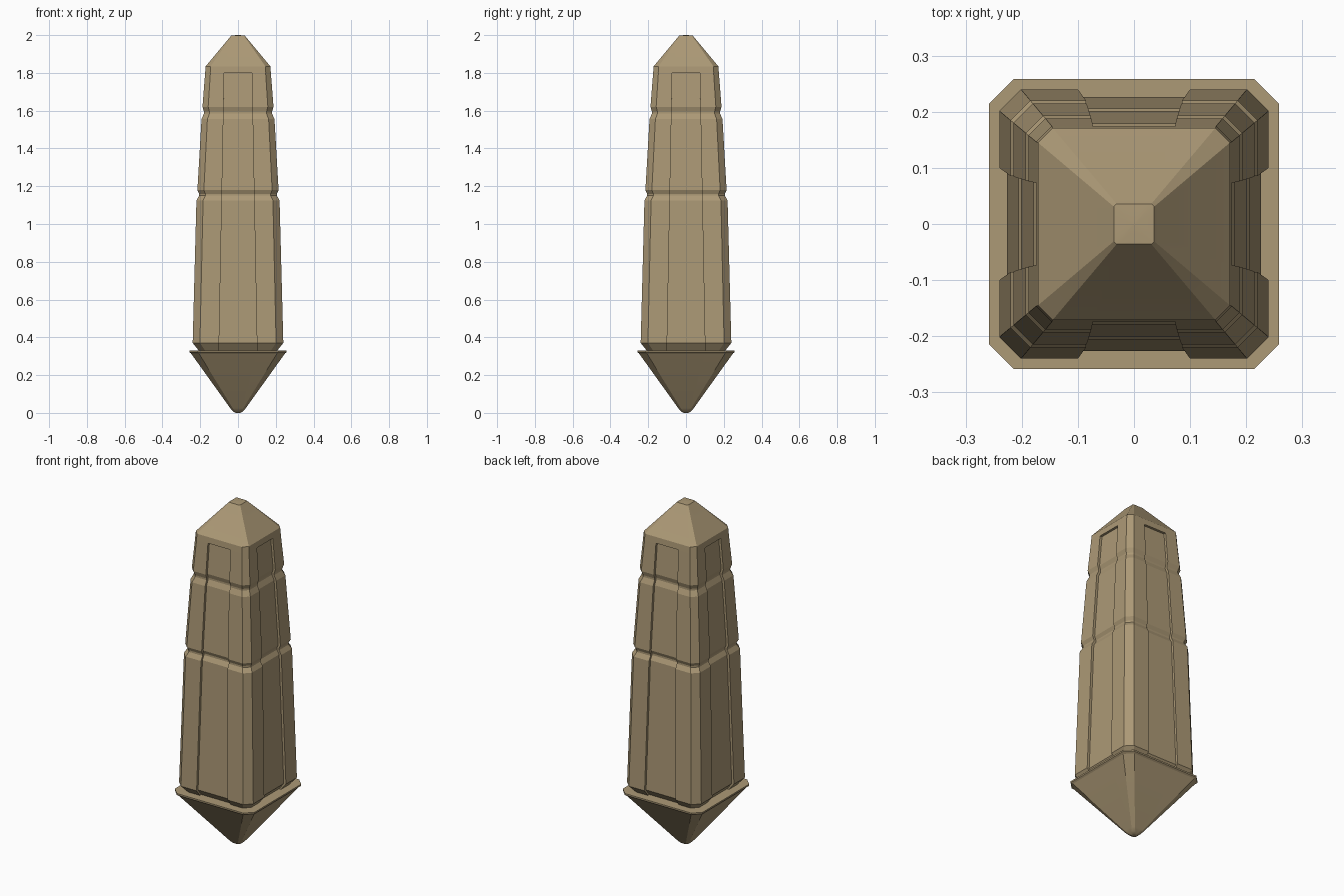
import bpy, bmesh
from math import radians

cube = bpy.data.objects.get("Cube")
if cube:
    bpy.data.objects.remove(cube, do_unlink=True)

SAND = (0.413, 0.319, 0.181, 1)
stone = bpy.data.materials.new("sandstone")
stone.use_nodes = True
stone.diffuse_color = SAND
stone.node_tree.nodes["Principled BSDF"].inputs["Base Color"].default_value = SAND


def section(a, c, p, d):
    """Chamfered square of half width a, chamfer c, panel half width p and recess d."""
    side = [(c - a, a), (-p, a), (-p, a - d), (p, a - d), (p, a), (a - c, a)]
    points = []
    for _ in range(4):
        points += side
        side = [(y, -x) for x, y in side]
    return points


def loft(name, rings, smooth=None):
    """Skin a stack of (z, half width, chamfer, panel half width, recess) and close both ends."""
    bm = bmesh.new()
    loops = [[bm.verts.new((x, y, z)) for x, y in section(a, c, p, d)]
             for z, a, c, p, d in rings]
    n = len(loops[0])
    for low, high in zip(loops, loops[1:]):
        for i in range(n):
            j = (i + 1) % n
            bm.faces.new((low[i], low[j], high[j], high[i]))
    bm.faces.new(loops[0])
    bm.faces.new(loops[-1])
    bmesh.ops.remove_doubles(bm, verts=bm.verts, dist=0.0002)
    bmesh.ops.recalc_face_normals(bm, faces=bm.faces)
    mesh = bpy.data.meshes.new(name)
    bm.to_mesh(mesh)
    bm.free()
    mesh.materials.append(stone)
    obj = bpy.data.objects.new(name, mesh)
    bpy.context.collection.objects.link(obj)
    if smooth:
        bpy.ops.object.select_all(action='DESELECT')
        bpy.context.view_layer.objects.active = obj
        obj.select_set(True)
        bpy.ops.object.shade_smooth_by_angle(angle=radians(smooth))
    return obj


# Tapering shaft: three tiers parted by grooves, with a sunken panel on each side
DEPTH = 0.014
profile = [(0.33, 0.208), (0.37, 0.24), (1.125, 0.22), (1.15, 0.206), (1.16, 0.206),
           (1.18, 0.215), (1.555, 0.193), (1.585, 0.18), (1.595, 0.18), (1.62, 0.188),
           (1.80, 0.174)]
shaft = [(z, a, a * 0.16, 0.1 - (z - 0.37) * 0.019, DEPTH) for z, a in profile]
shaft += [(1.80, 0.174, 0.027, 0.073, 0), (1.835, 0.171, 0.026, 0.073, 0)]
loft("shaft", shaft)

# Pyramid roof with a small blunt tip
loft("roof", [(1.835, 0.171, 0.026, 0.073, 0), (1.99, 0.042, 0.006, 0.018, 0),
              (1.998, 0.036, 0.005, 0.015, 0), (2.0, 0.004, 0.001, 0.002, 0)], 25)

# Flat collar above the downward spike
loft("collar", [(0.315, 0.249, 0.042, 0.1, 0), (0.322, 0.258, 0.043, 0.1, 0),
                (0.331, 0.258, 0.043, 0.1, 0)])
loft("spike", [(0, 0.012, 0.006, 0.004, 0), (0.008, 0.027, 0.011, 0.009, 0),
               (0.025, 0.041, 0.013, 0.015, 0), (0.315, 0.249, 0.042, 0.1, 0)], 25)
